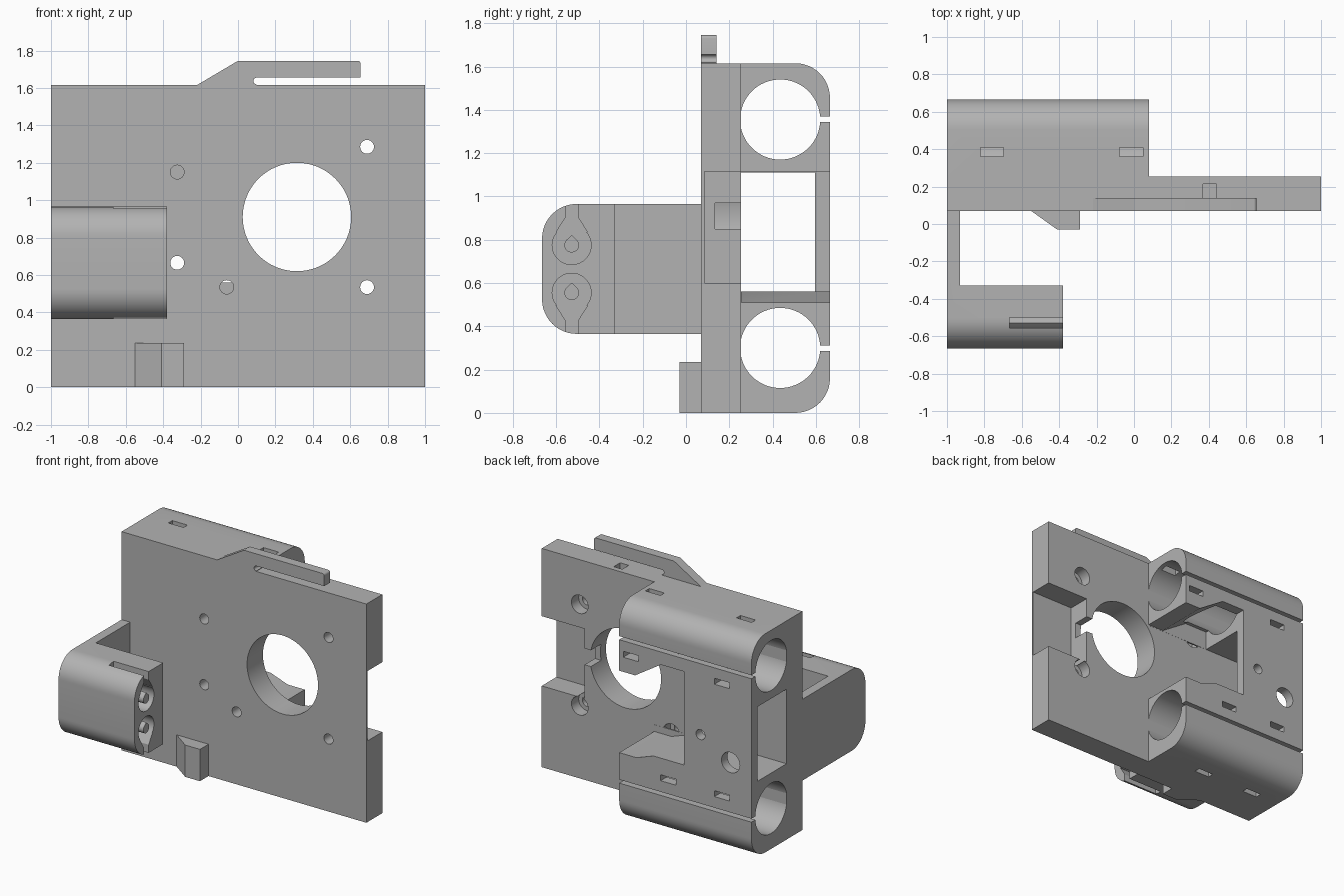
import bpy, bmesh, math

cube = bpy.data.objects.get("Cube")
if cube:
    bpy.data.objects.remove(cube, do_unlink=True)

grey = bpy.data.materials.new("plain grey")
grey.use_nodes = True
COL = (0.45, 0.45, 0.45, 1)
grey.diffuse_color = COL
grey.node_tree.nodes["Principled BSDF"].inputs["Base Color"].default_value = COL


def prism(name, pts, axis, a, b):
    """Extrude a 2D profile along an axis from a to b."""
    place = {"x": lambda u, v, t: (t, u, v),
             "y": lambda u, v, t: (u, t, v),
             "z": lambda u, v, t: (u, v, t)}[axis]
    bm = bmesh.new()
    low = [bm.verts.new(place(u, v, a)) for u, v in pts]
    high = [bm.verts.new(place(u, v, b)) for u, v in pts]
    bm.faces.new(low)
    bm.faces.new(high)
    n = len(pts)
    for i in range(n):
        j = (i + 1) % n
        bm.faces.new((low[i], low[j], high[j], high[i]))
    bmesh.ops.recalc_face_normals(bm, faces=bm.faces)
    me = bpy.data.meshes.new(name)
    bm.to_mesh(me)
    bm.free()
    me.materials.append(grey)
    ob = bpy.data.objects.new(name, me)
    bpy.context.collection.objects.link(ob)
    return ob


def box(name, x, y, z):
    return prism(name, [(x[0], y[0]), (x[1], y[0]), (x[1], y[1]), (x[0], y[1])], "z", *z)


def arc(u, v, r, start, end, n):
    step = math.radians(end - start) / n
    s = math.radians(start)
    return [(u + r * math.cos(s + i * step), v + r * math.sin(s + i * step)) for i in range(n + 1)]


def rod(name, u, v, r, axis, a, b, n=48):
    return prism(name, arc(u, v, r, 0, 360, n)[:-1], axis, a, b)


def cut(target, cutters):
    bpy.context.view_layer.objects.active = target
    for c in cutters:
        c.hide_render = True
        m = target.modifiers.new("cut", "BOOLEAN")
        m.operation = "DIFFERENCE"
        m.solver = "EXACT"
        m.object = c
        bpy.ops.object.modifier_apply(modifier=m.name)
        bpy.data.objects.remove(c, do_unlink=True)


# Main plate with motor opening, screw holes and the end pocket
plate = box("main_plate", (-1, 1), (0.07, 0.255), (0, 1.615))
cuts = [rod("motor_cut", 0.315, 0.91, 0.29, "y", 0, 0.4, 64)]
for x, z in [(-0.325, 1.15), (-0.325, 0.665), (-0.06, 0.535), (0.69, 0.535), (0.69, 1.285)]:
    cuts.append(rod("screw_cut", x, z, 0.037, "y", 0, 0.4, 24))
    cuts.append(rod("head_cut", x, z, 0.068, "y", 0.17, 0.4, 24))
cuts += [box("pocket_cut", (0.65, 1.1), (0.085, 0.3), (0.6, 1.115)),
         box("link_cut", (0.5, 0.7), (0.135, 0.3), (0.85, 0.97)),
         box("nut_slot_cut", (0.37, 0.44), (0.14, 0.215), (1.3, 1.7))]
cut(plate, cuts)

# Rear bearing housing
profile = [(0.245, 0)] + arc(0.505, 0.16, 0.16, -90, 0, 12) \
    + arc(0.505, 1.455, 0.16, 0, 90, 12) + [(0.245, 1.615)]
housing = prism("bearing_housing", profile, "x", -1, 0.08)
cuts = [box("tunnel_cut", (-1.1, 0.2), (0.2, 0.595), (0.56, 1.11)),
        prism("window_cut", [(-0.45, 0.56), (-0.2, 0.56), (-0.06, 0.51), (0.2, 0.51), (0.2, 1.115),
                             (-0.05, 1.115), (-0.26, 1.25), (-0.45, 1.25)], "y", 0.256, 0.8)]
for z, slit in [(1.355, 1.357), (0.30, 0.298)]:
    cuts.append(rod("bearing_cut", 0.435, z, 0.185, "x", -1.1, 0.2, 64))
    cuts.append(box("slit_cut", (-1.1, 0.2), (0.55, 0.8), (slit - 0.013, slit + 0.013)))
# Strap slots through the outer and back walls of each bearing tube
for x, z_out, z_back in [(-0.76, 1.6, 1.245), (-0.015, 1.6, 1.245),
                         (-0.76, 0.05, 0.415), (-0.32, 0.05, 0.415)]:
    span = (x - 0.062, x + 0.062)
    cuts.append(box("strap_cut", span, (0.362, 0.408), (z_out - 0.1, z_out + 0.1)))
    cuts.append(box("strap_cut", span, (0.56, 0.8), (z_back - 0.022, z_back + 0.022)))
cuts += [rod("back_hole_cut", -0.83, 0.68, 0.075, "y", 0.5, 0.8, 32),
         rod("back_hole_cut", -0.584, 0.82, 0.037, "y", 0.5, 0.8, 24)]
cut(housing, cuts)

# Front arm: side web and rounded block in one piece
block_profile = [(0.08, 0.365), (0.08, 0.965)] + arc(-0.505, 0.805, 0.16, 90, 180, 12) \
    + arc(-0.505, 0.525, 0.16, 180, 270, 12)
arm = prism("front_arm", block_profile, "x", -1, -0.38)
cuts = [box("arm_gap_cut", (-0.93, 0), (-0.33, 0.2), (0.2, 1.1))]
for z, end in [(0.775, 1.1), (0.555, 0.2)]:
    cuts.append(rod("socket_cut", -0.528, z, 0.09, "x", -0.665, -0.2, 40))
    flare = z + math.copysign(0.13, end - z)
    root = z + math.copysign(0.06, end - z)
    cuts.append(prism("socket_slit_cut", [(-0.6, root), (-0.555, flare), (-0.555, end),
                                          (-0.5, end), (-0.5, flare), (-0.455, root)],
                      "x", -0.665, -0.2))
cut(arm, cuts)

# Pins inside the arm sockets
pins = []
for side, z in [("upper", 0.775), ("lower", 0.555)]:
    outline = arc(-0.528, z, 0.034, 135, 405, 16) + [(-0.528, z + 0.046)]
    pins.append(prism(side + "_socket_pin", outline, "x", -0.68, -0.38))

# Top hook with its open slot
hook = prism("top_hook", [(-0.22, 1.6), (-0.22, 1.615), (0, 1.745)]
             + arc(0.64, 1.73, 0.015, 90, 0, 4) + [(0.655, 1.655)]
             + arc(0.1, 1.637, 0.018, 90, 270, 8) + [(0.1, 1.6)], "y", 0.07, 0.14)

# Wedge at the foot of the front face
wedge = prism("foot_wedge", [(-0.55, 0.075), (-0.55, 0.07), (-0.41, -0.03),
                             (-0.29, -0.03), (-0.29, 0.075)], "z", 0, 0.235)

bpy.ops.object.select_all(action="DESELECT")
for ob in [plate, housing, arm, hook, wedge] + pins:
    ob.select_set(True)
bpy.context.view_layer.objects.active = plate
bpy.ops.object.shade_smooth_by_angle(angle=math.radians(30))
